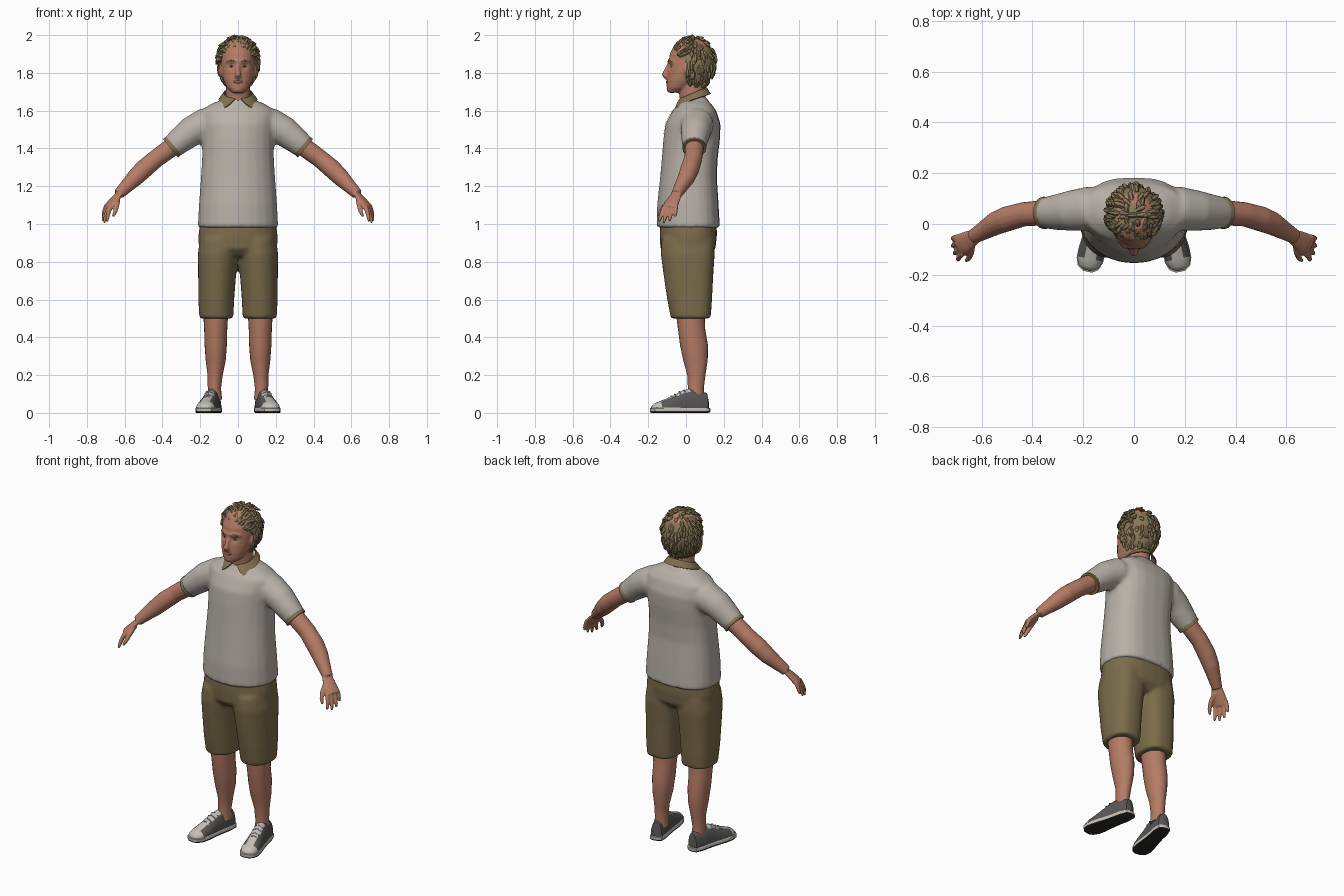
import bpy, bmesh, math, random
from mathutils import Vector, Matrix

random.seed(4)
cube = bpy.data.objects.get("Cube")
if cube:
    bpy.data.objects.remove(cube)
X, Y, Z = Vector((1, 0, 0)), Vector((0, 1, 0)), Vector((0, 0, 1))


def material(name, r, g, b):
    m = bpy.data.materials.new(name)
    m.use_nodes = True
    m.diffuse_color = (r, g, b, 1)
    shader = next(n for n in m.node_tree.nodes if n.type == 'BSDF_PRINCIPLED')
    shader.inputs["Base Color"].default_value = (r, g, b, 1)
    return m


skin = material("skin", .46, .2, .13)
lip = material("lip", .36, .13, .09)
hair_tan = material("hair_tan", .25, .19, .095)
shirt_grey = material("shirt_grey", .48, .44, .39)
trim_olive = material("trim_olive", .23, .165, .08)
shorts_khaki = material("shorts_khaki", .2, .15, .07)
shoe_grey = material("shoe_grey", .1, .095, .095)
canvas_white = material("canvas_white", .56, .53, .48)
dark = material("dark_rubber", .025, .023, .022)


# ---- helpers: closed rings of points, lofted into parts ----
def ring(c, u, v, back=1.0, n=24):
    pts = []
    for i in range(n):
        a = math.tau * i / n
        e = back if math.sin(a) > 0 else 1.0
        co, si = math.cos(a), math.sin(a)
        pts.append(c + u * math.copysign(abs(co) ** e, co) + v * math.copysign(abs(si) ** e, si))
    return pts


def stack(rows, back=.75):
    """Horizontal rings from (z, cx, cy, rx, ry)."""
    return [ring(Vector((cx, cy, z)), X * rx, Y * ry, back) for z, cx, cy, rx, ry in rows]


def tube(rows, flat=1.0, ref=Y, n=16):
    """Rings across a path of (x, y, z, radius); flat scales it across ref."""
    pts = [Vector(r[:3]) for r in rows]
    rings = []
    for i, p in enumerate(pts):
        t = (pts[min(i + 1, len(pts) - 1)] - pts[max(i - 1, 0)]).normalized()
        u = t.cross(ref).normalized()
        rings.append(ring(p, u * rows[i][3] * flat, u.cross(t) * rows[i][3], n=n))
    return rings


def blob(c, rx, ry, rz, steps=10):
    rows = []
    for i in range(steps + 1):
        a = math.pi * (i / steps - .5)
        k = max(math.cos(a), .02)
        rows.append((c[2] + rz * math.sin(a), c[0], c[1], rx * k, ry * k))
    return stack(rows, 1.0)


def loft(name, parts, mat, voxel=0, smooth=4, sharp=50, closed=True):
    """Skin each part's rings; with a voxel size, fuse all parts into one surface."""
    bm = bmesh.new()
    for rings in parts:
        vs = [[bm.verts.new(p) for p in r] for r in rings]
        n = len(vs[0])
        for a, b in zip(vs, vs[1:]):
            for i in range(n if closed else n - 1):
                j = (i + 1) % n
                bm.faces.new((a[i], a[j], b[j], b[i]))
        if closed:
            bm.faces.new(vs[0])
            bm.faces.new(vs[-1])
    bmesh.ops.recalc_face_normals(bm, faces=bm.faces)
    me = bpy.data.meshes.new(name)
    bm.to_mesh(me)
    bm.free()
    ob = bpy.data.objects.new(name, me)
    bpy.context.collection.objects.link(ob)
    if voxel:
        mod = ob.modifiers.new("fuse", 'REMESH')
        mod.mode, mod.voxel_size = 'VOXEL', voxel
        mod = ob.modifiers.new("soften", 'SMOOTH')
        mod.factor, mod.iterations = .5, smooth
        bake(ob)
    ob.data.materials.append(mat)
    finish(ob, sharp)
    return ob


def finish(ob, sharp=50):
    ob.data.shade_smooth()
    ob.data.set_sharp_from_angle(angle=math.radians(sharp))


def bake(ob):
    graph = bpy.context.evaluated_depsgraph_get()
    me = bpy.data.meshes.new_from_object(ob.evaluated_get(graph))
    ob.modifiers.clear()
    ob.data = me


def paint(ob, mat, rule):
    ob.data.materials.append(mat)
    for f in ob.data.polygons:
        if rule(f.center, f.normal):
            f.material_index = len(ob.data.materials) - 1


def both_sides(ob):
    """Name the part left and add its mirrored right twin."""
    twin = ob.copy()
    twin.data = ob.data.copy()
    twin.data.transform(Matrix.Scale(-1, 4, X))
    twin.data.flip_normals()
    twin.name, ob.name = "right_" + ob.name, "left_" + ob.name
    bpy.context.collection.objects.link(twin)


def flip(rings):
    return [[Vector((-p.x, p.y, p.z)) for p in r] for r in rings]


# ---- polo shirt: torso and sleeves fused ----
torso = stack([(.98, 0, .012, .213, .167), (1.1, 0, .01, .207, .163), (1.25, 0, .013, .196, .15),
               (1.35, 0, .02, .19, .148), (1.45, 0, .03, .19, .15), (1.53, 0, .037, .195, .146),
               (1.6, 0, .044, .2, .116), (1.637, 0, .045, .14, .088), (1.657, 0, .042, .088, .072),
               (1.675, 0, .04, .066, .066)])
sleeve = tube([(.1, .06, 1.53, .08), (.18, .06, 1.525, .088), (.25, .052, 1.488, .08),
               (.31, .046, 1.44, .07), (.353, .044, 1.405, .062)])
shirt = loft("shirt", [torso, sleeve, flip(sleeve)], shirt_grey, .011, 5)
both_sides(loft("sleeve_cuff", [tube([(.34, .044, 1.415, .0625), (.357, .044, 1.401, .0635)])], trim_olive))

# Button placket laid on the chest
strip = [[Vector((x, -.16, 1.47 + .015 * i)) for x in (-.014, 0, .014)] for i in range(10)]
placket = loft("placket", [strip], shirt_grey, closed=False)
wrap = placket.modifiers.new("wrap", 'SHRINKWRAP')
wrap.target, wrap.offset = shirt, .003
wrap.wrap_method, wrap.wrap_mode = 'PROJECT', 'ABOVE_SURFACE'
wrap.use_project_y = wrap.use_negative_direction = True
bake(placket)
finish(placket)

# Folded collar, open at the front
collar_rows = []
for k in (0, .35, .7, 1):
    row = []
    for i in range(33):
        s = i / 16 - 1
        a = math.radians(s * (168 - 32 * k))
        co, front = math.cos(a), math.cos(a) < 0
        ry = .07 + k * (.052 if front else .022)
        z = 1.692 + .03 * co - k * (.034 - (.03 * co if front else 0))
        row.append(Vector(((.074 + .026 * k) * math.sin(a), .037 + ry * co, z)))
    collar_rows.append(row)
collar = loft("collar", [collar_rows], trim_olive, closed=False)
thick = collar.modifiers.new("thickness", 'SOLIDIFY')
thick.thickness, thick.offset = .006, 0
bake(collar)
finish(collar)

# ---- shorts: hips and two legs fused ----
hips = stack([(.83, 0, .01, .15, .11), (.87, 0, .01, .208, .146), (.94, 0, .012, .21, .152), (1.01, 0, .012, .2, .15)])
short_leg = stack([(.5, .115, .025, .09, .106), (.6, .115, .019, .095, .119), (.72, .111, .013, .1, .131),
                   (.84, .105, .009, .108, .143), (.92, .1, .01, .1, .14)])
loft("shorts", [hips, short_leg, flip(short_leg)], shorts_khaki, .011, 4)

# ---- lower legs ----
both_sides(loft("lower_leg", [stack([
    (.07, .122, .055, .038, .045), (.13, .125, .052, .035, .042), (.2, .121, .055, .04, .048),
    (.28, .118, .05, .053, .065), (.36, .118, .042, .059, .074), (.44, .118, .03, .061, .072),
    (.51, .118, .024, .065, .075), (.6, .118, .02, .068, .078)], 1.0)], skin))

# ---- arms and hands ----
across = Vector((-.3, -.93, -.15)).normalized()
down = Vector((.42, -.2, -.88)).normalized()
knuckle = Vector((.69, -.087, 1.085))
arm_parts = [
    tube([(.3, .046, 1.45, .048), (.36, .044, 1.4, .05), (.435, .038, 1.345, .048), (.5, .02, 1.29, .05),
          (.545, .002, 1.245, .046), (.59, -.025, 1.2, .037), (.632, -.05, 1.158, .029)]),
    tube([(.62, -.045, 1.17, .028), (.645, -.06, 1.14, .036), (.67, -.076, 1.11, .043),
          (*knuckle, .042)], .42, across),
    tube([(.638, -.07, 1.135, .016), (.642, -.115, 1.095, .013), (.65, -.135, 1.065, .011),
          (.662, -.145, 1.04, .007)])]
for offset, length in ((-.034, .07), (-.012, .09), (.011, .095), (.033, .082)):
    base = knuckle + across * offset - down * .015
    fan = down + across * offset * 4
    arm_parts.append(tube([(*(base + fan * length * t - X * .012 * t * t), r)
                           for t, r in ((0, .012), (.5, .011), (.85, .0095), (1.08, .006))], 1, across))
both_sides(loft("arm", arm_parts, skin, .005, 3, 80))

# ---- shoes, splayed outward ----
place = Matrix.Translation((.15, -.03, 0)) @ Matrix.Rotation(math.radians(12), 4, 'Z')
stations = [(.153, .014, .06), (.143, .033, .105), (.1, .041, .118), (.05, .041, .128), (.01, .043, .118),
            (-.03, .047, .096), (-.07, .051, .078), (-.11, .051, .062), (-.14, .04, .05), (-.155, .018, .036)]
rings = [ring(Vector((0, y, .018)), X * w, Z * (h - .018), .85, 32) for y, w, h in stations]
for p in (p for r in rings for p in r):
    p.z = max(p.z, .012)
upper = loft("shoe_upper", [rings], shoe_grey)
paint(upper, canvas_white, lambda c, n: c.y < -.1 or (abs(c.x) < .025 and c.y < .03 and n.z > .2))
outline = [(w, y) for y, w, h in stations] + [(-w, y) for y, w, h in reversed(stations)]
sole_rings = [[Vector((x * s, y * s, z)) for x, y in outline]
              for s, z in ((.97, 0), (1.03, .003), (1.04, .009), (1.04, .024), (.98, .028))]
sole = loft("shoe_sole", [sole_rings], canvas_white, sharp=35)
paint(sole, dark, lambda c, n: c.z < .008)
laces = loft("shoe_laces", [tube([(-.026, y, z - .012, .003), (0, y, z, .003), (.026, y, z - .012, .003)], n=6)
                            for y, z in ((.02, .122), (-.005, .113), (-.03, .099), (-.05, .09))], canvas_white)
for ob in (upper, sole, laces):
    ob.data.transform(place)
    both_sides(ob)

# ---- head: skull, neck, nose, brow, chin and ears fused ----
skull = stack([(1.695, 0, -.065, .03, .03), (1.72, 0, -.042, .058, .06), (1.76, 0, -.018, .077, .085),
               (1.8, 0, 0, .086, .1), (1.85, 0, .014, .091, .108), (1.9, 0, .024, .092, .11),
               (1.95, 0, .03, .078, .092), (1.98, 0, .03, .045, .055)], 1.0)
neck = stack([(1.56, 0, .05, .08, .07), (1.66, 0, .036, .066, .069), (1.72, 0, .03, .064, .07), (1.8, 0, .03, .06, .07)], 1.0)
nose = tube([(0, -.088, 1.85, .008), (0, -.105, 1.815, .011), (0, -.114, 1.79, .016), (0, -.1, 1.776, .014)], 1, X)
brow = tube([(-.062, -.06, 1.858, .01), (-.03, -.085, 1.863, .012), (0, -.088, 1.86, .01),
             (.03, -.085, 1.863, .012), (.062, -.06, 1.858, .01)])
ear = blob((.09, .012, 1.81), .012, .022, .034)
head = loft("head", [skull, neck, nose, brow, blob((0, -.076, 1.713), .03, .027, .02), ear, flip(ear)],
            skin, .006, 4, 80)
for v in head.data.vertices:  # eye sockets
    d = Vector((abs(v.co.x) - .035, v.co.z - 1.834)).length
    if v.co.y < 0:
        v.co.y += .01 * math.exp(-(d / .014) ** 2)
both_sides(loft("eye", [blob((.035, -.07, 1.834), .014, .01, .006)], canvas_white))
both_sides(loft("iris", [blob((.034, -.0785, 1.834), .005, .003, .005)], dark))
both_sides(loft("eyebrow", [tube([(.015, -.094, 1.86, .004), (.036, -.091, 1.866, .005),
                                  (.06, -.07, 1.86, .003)], n=8)], hair_tan))
loft("lips", [blob((0, -.098, 1.752), .024, .009, .008)], lip)

# ---- hair: cap with a hairline, plus curved tufts ----
centre = Vector((0, .035, 1.853))


def scalp(n):
    k = max(1 - n.z * n.z, .05) ** -.12 if n.z < 0 else 1
    return centre + Vector((n.x * .104 * k, n.y * .115 * k, n.z * .135))


def on_face(p):
    return p.y < min(.005, -.01 - (p.z - 1.86)) or p.z < 1.725


bm = bmesh.new()
bmesh.ops.create_icosphere(bm, subdivisions=5, radius=1)
for v in bm.verts:
    v.co = scalp(v.co.normalized())
bmesh.ops.delete(bm, geom=[v for v in bm.verts if on_face(v.co)], context='VERTS')
me = bpy.data.meshes.new("hair_cap")
bm.to_mesh(me)
bm.free()
cap = bpy.data.objects.new("hair_cap", me)
bpy.context.collection.objects.link(cap)
me.materials.append(hair_tan)
cap.modifiers.new("thickness", 'SOLIDIFY').thickness = .014
bake(cap)
finish(cap)

tufts = []
while len(tufts) < 190:
    n = Vector([random.gauss(0, 1) for _ in range(3)]).normalized()
    p = scalp(n)
    if on_face(p) or p.z < 1.745:
        continue
    flow = (Y if n.y < -.35 else -Z) + X * random.uniform(-.3, .3)
    flow = (flow - n * flow.dot(n)).normalized()
    size = random.uniform(.03, .052)
    lift = random.uniform(.006, .014)
    path = [(p - n * .004, .008), (p + flow * size * .4 + n * .004, .009),
            (p + flow * size * .75 + n * lift * .5, .007), (p + flow * size + n * lift * .7, .001)]
    tufts.append(tube([(*q, r) for q, r in path], 1.2, n, 6))
loft("hair_tufts", tufts, hair_tan)
